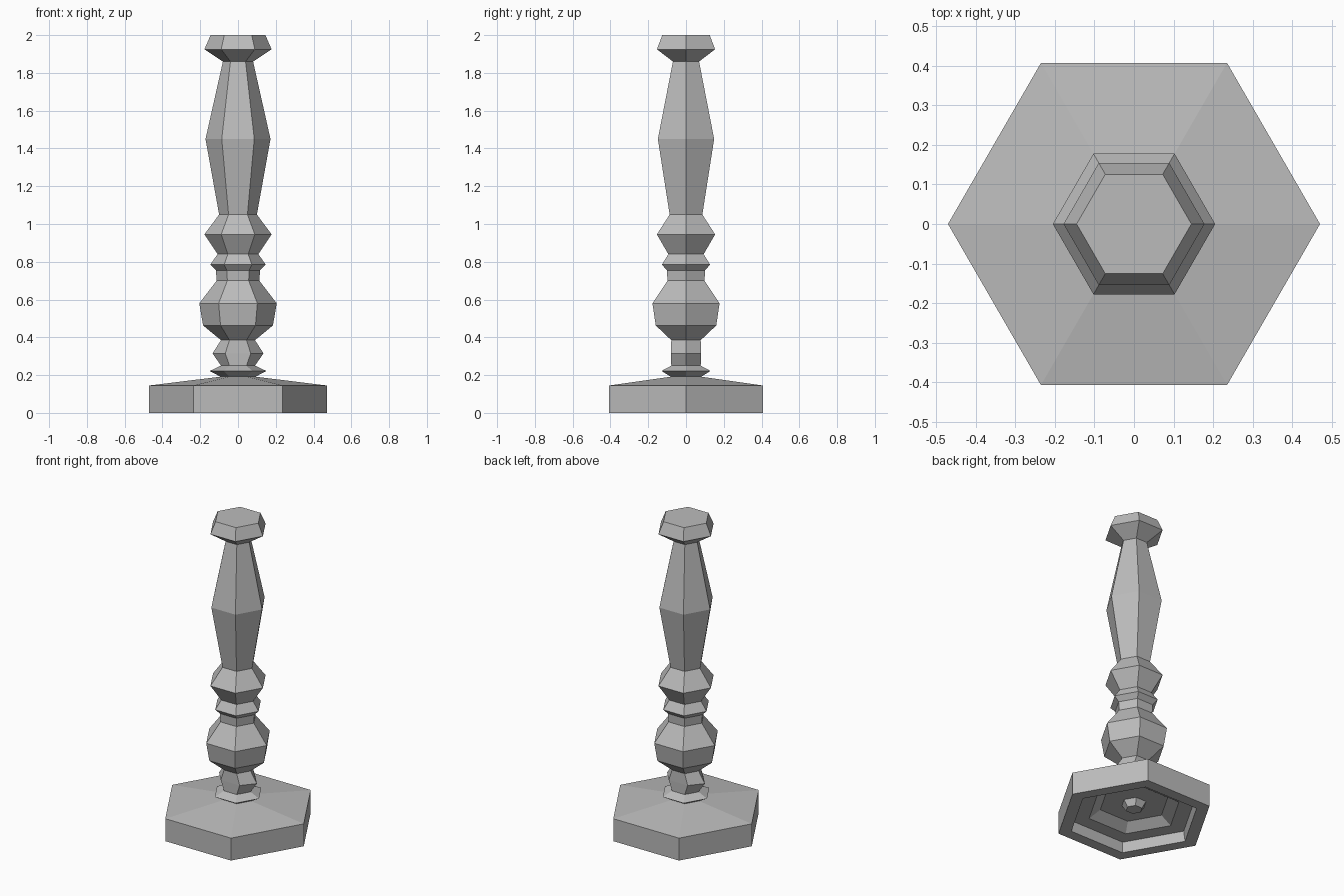
import bpy, bmesh, math

# Remove the default cube
cube = bpy.data.objects.get("Cube")
if cube:
    bpy.data.objects.remove(cube, do_unlink=True)

SIDES = 6

grey = bpy.data.materials.new("plain_grey")
grey.use_nodes = True
colour = (0.5, 0.5, 0.5, 1.0)
grey.diffuse_color = colour
grey.node_tree.nodes["Principled BSDF"].inputs["Base Color"].default_value = colour


def turned(name, profile):
    """Hexagonal turning from (radius, height, depth scale) rings, capped."""
    bm = bmesh.new()
    rings = []
    for radius, z, depth in profile:
        rings.append([
            bm.verts.new((radius * math.cos(math.tau * i / SIDES),
                          radius * depth * math.sin(math.tau * i / SIDES), z))
            for i in range(SIDES)])
    for low, high in zip(rings, rings[1:]):
        for i in range(SIDES):
            j = (i + 1) % SIDES
            bm.faces.new((low[i], low[j], high[j], high[i]))
    bm.faces.new(rings[0][::-1])
    bm.faces.new(rings[-1])
    bmesh.ops.recalc_face_normals(bm, faces=bm.faces[:])
    mesh = bpy.data.meshes.new(name)
    bm.to_mesh(mesh)
    bm.free()
    mesh.materials.append(grey)
    obj = bpy.data.objects.new(name, mesh)
    bpy.context.collection.objects.link(obj)
    return obj


def plain(points):
    return [(r, z, 1) for r, z in points]


# Foot: central plug, stepped hollow underneath, rim, sloped top
turned("base", plain([
    (0.05, 0.07), (0.075, 0.11), (0.21, 0.11), (0.28, 0.065),
    (0.38, 0.065), (0.39, 0), (0.47, 0), (0.47, 0.145), (0.09, 0.192)]))

# Lower neck: collar, then a bead that is wider than it is deep
turned("lower_neck", plain([(0.09, 0.19), (0.15, 0.222), (0.09, 0.25)])
       + [(0.135, 0.315, 0.68)] + plain([(0.09, 0.385)]))

# Bulb and its ring
turned("bulb", plain([
    (0.09, 0.385), (0.185, 0.463), (0.205, 0.58), (0.113, 0.70)]))
turned("middle_ring", plain([
    (0.113, 0.70), (0.117, 0.755), (0.147, 0.785), (0.108, 0.84)]))

# Upper collar, swelling shaft and flared cap
turned("upper_collar", plain([(0.108, 0.84), (0.178, 0.945), (0.10, 1.05)]))
turned("shaft", plain([(0.10, 1.05), (0.172, 1.45), (0.08, 1.86)]))
turned("cap", plain([(0.08, 1.86), (0.178, 1.925), (0.145, 2.0)]))
